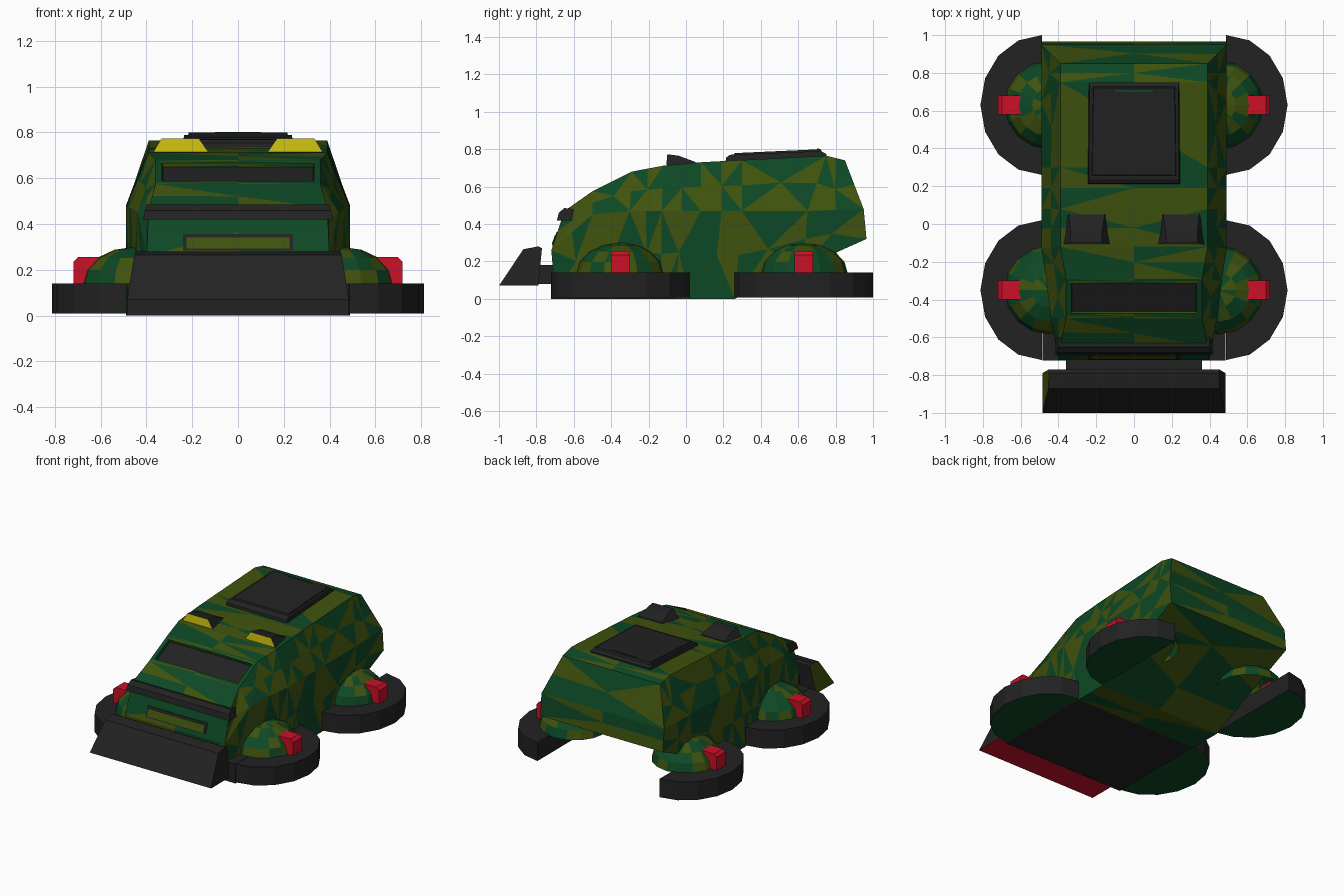
import bpy, bmesh, math, random
from mathutils import Matrix

if "Cube" in bpy.data.objects:
    bpy.data.objects.remove(bpy.data.objects["Cube"])

random.seed(4)


def mat(name, r, g, b):
    m = bpy.data.materials.new(name)
    m.diffuse_color = (r, g, b, 1)
    m.use_nodes = True
    m.node_tree.nodes["Principled BSDF"].inputs["Base Color"].default_value = m.diffuse_color
    return m


GREEN = mat("green", 0.004, 0.065, 0.018)
OLIVE = mat("olive", 0.05, 0.085, 0.004)
DARK = mat("dark", 0.016, 0.016, 0.016)
RED = mat("red", 0.6, 0.005, 0.02)
YELLOW = mat("yellow", 0.6, 0.52, 0.005)
CAMO = [GREEN, OLIVE, DARK]


def finish(name, bm, mats):
    bmesh.ops.recalc_face_normals(bm, faces=bm.faces)
    me = bpy.data.meshes.new(name)
    bm.to_mesh(me)
    bm.free()
    for m in mats:
        me.materials.append(m)
    ob = bpy.data.objects.new(name, me)
    bpy.context.collection.objects.link(ob)
    return ob


def loft(name, rings, mats, special=None):
    """Skin closed rings of points; special maps face index to material slot."""
    bm = bmesh.new()
    vs = [[bm.verts.new(p) for p in r] for r in rings]
    n = len(rings[0])
    faces = [bm.faces.new(vs[0]), bm.faces.new(vs[-1])]
    for a, b in zip(vs, vs[1:]):
        for i in range(n):
            j = (i + 1) % n
            faces.append(bm.faces.new((a[i], a[j], b[j], b[i])))
    for i, s in (special or {}).items():
        faces[i].material_index = s
    return finish(name, bm, mats)


def prism(name, profile, half, mats, half_top=None, special=None):
    """y-z profile extruded across x, optionally narrower at its top."""
    z0, z1 = min(p[1] for p in profile), max(p[1] for p in profile)
    top = half if half_top is None else half_top

    def w(z):
        return half + (top - half) * (z - z0) / (z1 - z0)
    return loft(name, [[(s * w(z), y, z) for y, z in profile] for s in (-1, 1)],
                mats, special)


# Body: bottom, shoulder and roof lines, from front to back
bottom = [(.40, -.70, .01), (.44, -.5, .01), (.46, -.28, .01), (.485, -.13, .01),
          (.49, .02, .0), (.49, .26, .0), (.49, .63, .17), (.49, .965, .32)]
shoulder = [(.40, -.72, .26), (.44, -.5, .45), (.465, -.3, .47), (.49, -.13, .47),
            (.49, .08, .47), (.49, .30, .47), (.49, .65, .47), (.49, .95, .48)]
roof = [(.39, -.65, .47), (.36, -.50, .575), (.36, -.29, .68), (.39, -.12, .712),
        (.39, .08, .73), (.39, .30, .742), (.39, .75, .765), (.39, .85, .74)]
bm = bmesh.new()
rings = []
for b, s, r in zip(bottom, shoulder, roof):
    pts = [b, s, r] + [(-x, y, z) for x, y, z in (r, s, b)]
    rings.append([bm.verts.new(p) for p in pts])
window = None
for k, (a, b) in enumerate(zip(rings, rings[1:])):
    for i in range(6):
        j = (i + 1) % 6
        f = bm.faces.new((a[i], a[j], b[j], b[i]))
        if k == 1 and i == 2:
            window = f
for r in (rings[0], rings[-1]):
    bm.faces.new((r[0], r[1], r[4], r[5]))
    bm.faces.new((r[1], r[2], r[3], r[4]))
bmesh.ops.recalc_face_normals(bm, faces=bm.faces)
# Recessed windscreen
bmesh.ops.inset_individual(bm, faces=[window], thickness=.04)
bmesh.ops.inset_individual(bm, faces=[window], thickness=.004, depth=-.02)
window.material_index = 2
# Camouflage: each panel becomes a star of two-tone wedges
bmesh.ops.bisect_edges(bm, edges=bm.edges[:], cuts=1)
panels = [f for f in bm.faces if f is not window and f.calc_area() > .012]
star = bmesh.ops.poke(bm, faces=panels)["faces"]
for i, f in enumerate(star):
    f.material_index = (i + i // 8 + (random.random() < .3)) % 2
finish("body", bm, CAMO)

# Front skirt linking the front pads
prism("front_skirt", [(-.722, 0), (.02, 0), (.02, .14), (-.722, .14)], .485, [DARK])

for cy, end in ((-.35, "front"), (.63, "rear")):
    for s, side in ((1, "right"), (-1, "left")):
        tag = f"{end}_{side}"
        # Half-round hover pad
        arc = [math.radians(-90 + 22.5 * i) for i in range(9)]
        pad = [[(s * (.488 + .325 * math.cos(a)), cy + .37 * math.sin(a), z) for a in arc]
               for z in (.008, .14)]
        loft("pad_" + tag, pad, [DARK, GREEN], {0: 1})
        # Camouflaged fender dome
        bm = bmesh.new()
        bmesh.ops.create_uvsphere(
            bm, u_segments=16, v_segments=8, radius=1,
            matrix=Matrix.Translation((s * .45, cy, .135)) @ Matrix.Diagonal((.235, .235, .165, 1)))
        low = [v for v in bm.verts if v.co.z < .13]
        bmesh.ops.delete(bm, geom=low, context='VERTS')
        for f in bm.faces:
            f.material_index = random.randint(0, 1)
        finish("fender_" + tag, bm, CAMO)
        # Red side lamp
        lamp = [(.60, .138), (.72, .138), (.72, .235), (.70, .255), (.60, .255)]
        loft("lamp_" + tag, [[(s * x, cy + d, z) for x, z in lamp] for d in (-.05, .05)], [RED])

# Plough blade with its mount
prism("blade", [(-1, .07), (-.87, .265), (-.79, .28), (-.77, .27), (-.79, .07)],
      .485, [DARK, OLIVE, RED], .45, {0: 1, 6: 2})
prism("blade_mount", [(-.80, .08), (-.70, .08), (-.70, .18), (-.80, .18)], .36, [DARK])

# Bumper bar and grille
prism("bumper_bar", [(-.69, .42), (-.68, .46), (-.65, .485), (-.60, .48), (-.61, .42)],
      .415, [DARK], .40)
prism("grille_frame", [(-.717, .285), (-.692, .357), (-.64, .357), (-.64, .285)], .24, [DARK])
prism("grille_panel", [(-.718, .293), (-.700, .342), (-.64, .342), (-.64, .293)], .225, [OLIVE])

# Roof lights: yellow front face on a dark wedge housing
for s, side in ((1, "right"), (-1, "left")):
    front = [(.37, -.105, .715), (.13, -.105, .715), (.17, -.10, .773), (.335, -.10, .773)]
    mid = [(.37, -.04, .70), (.13, -.04, .70), (.17, -.04, .765), (.335, -.04, .765)]
    back = [(.365, .06, .70), (.135, .06, .70), (.155, .05, .732), (.345, .05, .732)]
    loft("roof_light_" + side, [[(s * x, y, z) for x, y, z in r] for r in (front, mid, back)],
         [DARK, YELLOW], {0: 1})

# Roof hatch with raised lid
prism("hatch", [(.21, .73), (.75, .75), (.75, .775), (.72, .79), (.235, .77), (.215, .755)],
      .245, [DARK], .235)
prism("hatch_lid", [(.25, .76), (.73, .78), (.72, .80), (.26, .779)], .225, [DARK], .215)
prism("hatch_handle", [(.70, .78), (.71, .78), (.71, .803), (.70, .803)], .10, [GREEN])
